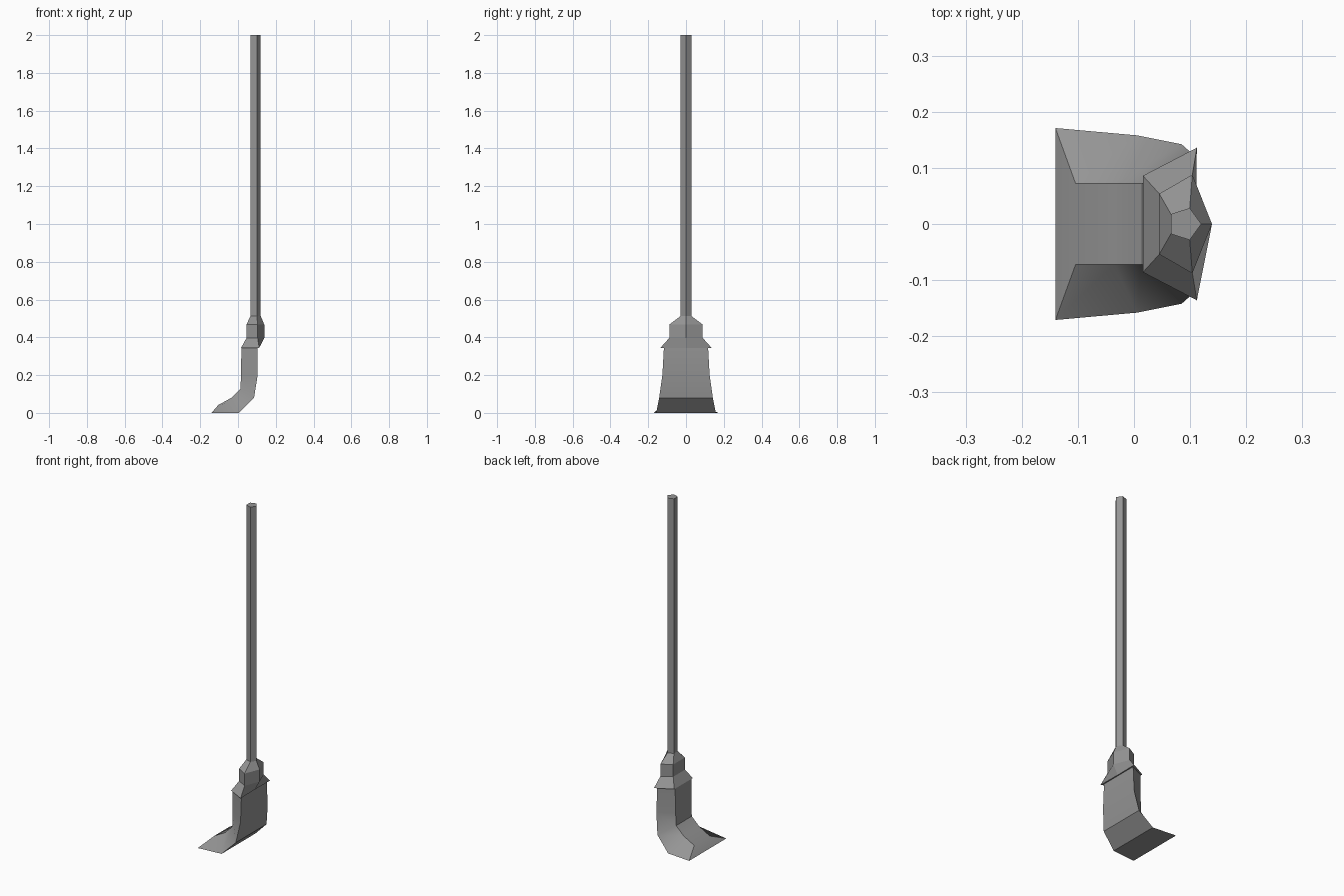
import bpy
import bmesh
from math import cos, sin, radians

cube = bpy.data.objects.get("Cube")
if cube:
    bpy.data.objects.remove(cube)

grey = bpy.data.materials.new("plain grey")
grey.use_nodes = True
color = (0.3, 0.3, 0.3, 1)
grey.diffuse_color = color
grey.node_tree.nodes["Principled BSDF"].inputs["Base Color"].default_value = color


def loft(name, rings):
    """Skin equal-length rings of points and cap both ends."""
    bm = bmesh.new()
    rows = [[bm.verts.new(p) for p in ring] for ring in rings]
    n = len(rows[0])
    for a, b in zip(rows, rows[1:]):
        for i in range(n):
            j = (i + 1) % n
            bm.faces.new((a[i], a[j], b[j], b[i]))
    bm.faces.new(rows[0])
    bm.faces.new(rows[-1])
    bmesh.ops.remove_doubles(bm, verts=bm.verts, dist=0.0005)
    bmesh.ops.recalc_face_normals(bm, faces=bm.faces)
    mesh = bpy.data.meshes.new(name)
    bm.to_mesh(mesh)
    bm.free()
    mesh.materials.append(grey)
    obj = bpy.data.objects.new(name, mesh)
    bpy.context.collection.objects.link(obj)
    return obj


def pentagon(z, r):
    return [(0.09 + r * cos(radians(72 * i)), r * sin(radians(72 * i)), z)
            for i in range(5)]


def collar_ring(z, back, side_x, side_y, front_x, front_y):
    return [(back, 0, z), (side_x, side_y, z), (front_x, front_y, z),
            (front_x, -front_y, z), (side_x, -side_y, z)]


# Five-sided pole
loft("handle", [pentagon(0.50, 0.03), pentagon(2.0, 0.03)])

# Stepped collar with a flared skirt
loft("collar", [
    collar_ring(0.344, 0.11, 0.112, 0.136, 0.016, 0.086),
    collar_ring(0.397, 0.139, 0.104, 0.088, 0.045, 0.054),
    collar_ring(0.468, 0.139, 0.104, 0.088, 0.045, 0.054),
    pentagon(0.513, 0.03),
])

# Swept bristles: (back x, z, half width), (front x, z, half width)
sections = [
    ((0.104, 0.346, 0.117), (0.018, 0.346, 0.075)),
    ((0.104, 0.20, 0.125), (0.016, 0.20, 0.073)),
    ((0.085, 0.08, 0.142), (0.013, 0.127, 0.072)),
    ((0.005, 0.0, 0.158), (-0.035, 0.08, 0.072)),
    ((-0.14, 0.0, 0.171), (-0.104, 0.042, 0.072)),
]
bristles = loft("bristles", [
    [(bx, -bw, bz), (bx, bw, bz), (fx, fw, fz), (fx, -fw, fz)]
    for (bx, bz, bw), (fx, fz, fw) in sections])

bpy.ops.object.select_all(action="DESELECT")
bristles.select_set(True)
bpy.context.view_layer.objects.active = bristles
bpy.ops.object.shade_smooth_by_angle(angle=radians(30))
